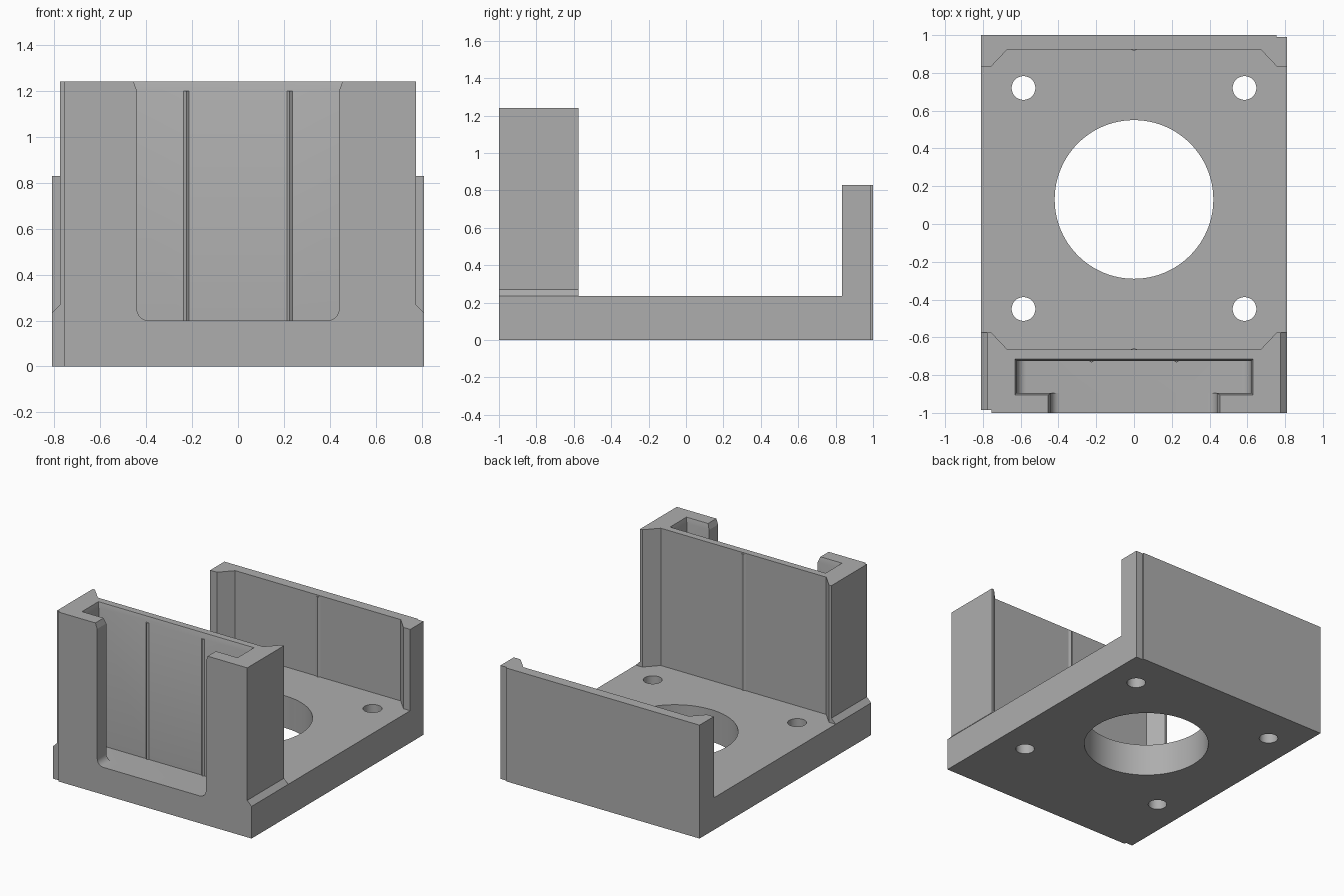
import bpy, bmesh, math

old = bpy.data.objects.get("Cube")
if old:
    bpy.data.objects.remove(old, do_unlink=True)

grey = bpy.data.materials.new("plain grey")
grey.use_nodes = True
grey.diffuse_color = (0.42, 0.42, 0.42, 1)
grey.node_tree.nodes["Principled BSDF"].inputs["Base Color"].default_value = grey.diffuse_color


def plan(pts, z):
    return [(x, y, z) for x, y in pts]


def elevation(pts, y):
    return [(x, y, z) for x, z in pts]


def solid(name, ring_a, ring_b):
    """Closed solid between two matching rings of points."""
    bm = bmesh.new()
    a = [bm.verts.new(p) for p in ring_a]
    b = [bm.verts.new(p) for p in ring_b]
    bm.faces.new(a)
    bm.faces.new(b)
    for i in range(len(a)):
        j = (i + 1) % len(a)
        bm.faces.new((a[i], a[j], b[j], b[i]))
    bmesh.ops.recalc_face_normals(bm, faces=bm.faces)
    mesh = bpy.data.meshes.new(name)
    bm.to_mesh(mesh)
    bm.free()
    mesh.materials.append(grey)
    obj = bpy.data.objects.new(name, mesh)
    bpy.context.collection.objects.link(obj)
    return obj


def column(name, pts, z0, z1):
    return solid(name, plan(pts, z0), plan(pts, z1))


def bar(name, pts, y0, y1):
    return solid(name, elevation(pts, y0), elevation(pts, y1))


def rect(x0, x1, y0, y1):
    return [(x0, y0), (x1, y0), (x1, y1), (x0, y1)]


def circle(cx, cy, r, n):
    return [(cx + r * math.cos(2 * math.pi * i / n),
             cy + r * math.sin(2 * math.pi * i / n)) for i in range(n)]


def channel(half, flare, bottom=0.2, r=0.05, steps=8):
    """U profile with rounded lower corners, widening near the rim."""
    right = []
    for i in range(steps + 1):
        t = math.pi / 2 * i / steps
        right.append((half - r + r * math.sin(t), bottom + r - r * math.cos(t)))
    right += [(half, 1.2), (half + 2 * flare, 1.28)]
    return right + [(-x, z) for x, z in reversed(right)]


def combine(body, tool, operation):
    mod = body.modifiers.new("combine", "BOOLEAN")
    mod.operation = operation
    mod.solver = "EXACT"
    mod.object = tool
    bpy.context.view_layer.objects.active = body
    bpy.ops.object.modifier_apply(modifier=mod.name)
    bpy.data.objects.remove(tool, do_unlink=True)


EDGE, STEP, FLOOR, TOP = 0.81, 0.755, 0.235, 1.24

# Base plate, with a shallow step at two opposite corners
bracket = column("mounting_bracket", [
    (-EDGE, -0.985), (-STEP, -0.985), (-STEP, -1), (EDGE, -1),
    (EDGE, 0.99), (STEP, 0.99), (STEP, 1), (-EDGE, 1)], 0, FLOOR)

# Rear wall with chamfered inner pocket
rear_wall = column("rear_wall", [
    (-EDGE, 1), (-EDGE, 0.835), (-STEP, 0.835), (-0.67, 0.925),
    (0.67, 0.925), (STEP, 0.835), (EDGE, 0.835),
    (EDGE, 0.99), (STEP, 0.99), (STEP, 1)], 0.1, 0.83)

# Front block with the matching pocket
front_block = column("front_block", [
    (-0.775, -0.985), (-STEP, -0.985), (-STEP, -1), (0.775, -1),
    (0.775, -0.575), (STEP, -0.575), (0.67, -0.665),
    (-0.67, -0.665), (-STEP, -0.575), (-0.775, -0.575)], 0.1, TOP)
for part in (rear_wall, front_block):
    combine(bracket, part, "UNION")

# Sloped feet along both sides of the front block
for side, front in ((-1, -0.985), (1, -1)):
    foot = [(side * x, z) for x, z in
            ((0.77, 0.2), (EDGE, 0.2), (EDGE, FLOOR), (0.775, 0.27), (0.77, 0.27))]
    combine(bracket, bar("side_foot", foot, front, -0.575), "UNION")

# Sliding slot, its front opening and the flared rim
cutters = [
    bar("slot_cutter", channel(0.62, 0), -0.895, -0.725),
    bar("opening_cutter", channel(0.44, 0.015), -1.1, -0.85),
    solid("rim_cutter", plan(rect(-0.62, 0.62, -0.895, -0.725), 1.2),
          plan(rect(-0.64, 0.64, -0.915, -0.705), 1.28)),
    column("centre_hole", circle(0, 0.13, 0.42, 96), -0.1, 0.5),
]
# Screw holes
for x in (-0.585, 0.585):
    for y in (-0.45, 0.72):
        cutters.append(column("screw_hole", circle(x, y, 0.063, 32), -0.1, 0.5))
for cutter in cutters:
    combine(bracket, cutter, "DIFFERENCE")

# Fine grip ribs in the slot and on both pocket walls
ribs = [(-0.225, 0.0125, -0.725, -0.01, 1.2), (0.225, 0.0125, -0.725, -0.01, 1.2),
        (0, 0.02, -0.665, 0.008, 1.23), (0, 0.02, 0.925, -0.008, 0.82)]
for x, half, wall, out, top in ribs:
    outline = [(x - half, wall - out), (x - half, wall),
               (x, wall + out), (x + half, wall), (x + half, wall - out)]
    combine(bracket, column("grip_rib", outline, 0.15, top), "UNION")

# Merge flat areas and keep only the holes and fillets smooth
bm = bmesh.new()
bm.from_mesh(bracket.data)
bmesh.ops.remove_doubles(bm, verts=bm.verts, dist=0.0001)
bmesh.ops.dissolve_limit(bm, angle_limit=0.005, verts=bm.verts, edges=bm.edges)
bm.to_mesh(bracket.data)
bm.free()
bpy.ops.object.select_all(action="DESELECT")
bracket.select_set(True)
bpy.context.view_layer.objects.active = bracket
bpy.ops.object.shade_smooth_by_angle(angle=math.radians(20))
